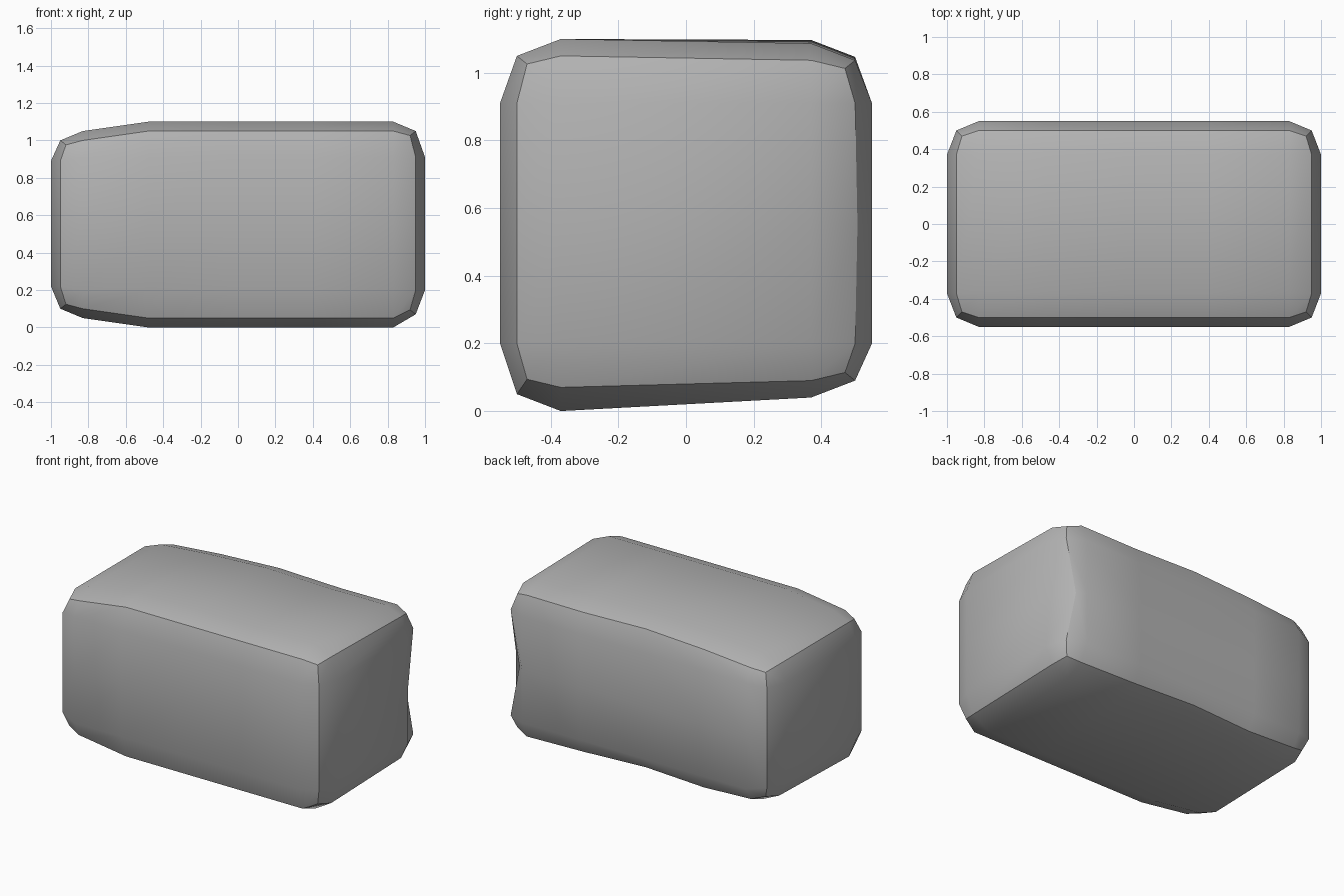
import bpy, bmesh

if "Cube" in bpy.data.objects:
    bpy.data.objects.remove(bpy.data.objects["Cube"])

# Grid lines of the block along each axis (first and last are the box edges)
XS = [-0.95, -0.83, -0.48, -0.05, 0.41, 0.83, 0.95]
YS = [-0.5, -0.37, 0.37, 0.5]
ZS = [0.0, 0.2, 0.55, 0.91, 1.0]
N = (len(XS) - 1, len(YS) - 1, len(ZS) - 1)

# Uneven edge heights along x, for the front and back halves
TOP = ([1.0, 1.0, 1.05, 1.05, 1.05, 1.05, 1.05],
       [1.0, 0.995, 1.025, 1.047, 1.034, 1.037, 1.037])
BOTTOM = ([0.1, 0.1, 0.05, 0.05, 0.05, 0.05, 0.07],
          [0.12, 0.115, 0.1, 0.12, 0.1, 0.09, 0.09])
BULGE = 0.05


def sides(idx):
    return [(-1 if a == 0 else 1 if a == n else 0) for a, n in zip(idx, N)]


def position(idx):
    """Face points bulge out, edge points stay, corners pull in."""
    i, j, k = idx
    back = 1 if j > 1 else 0
    z = ZS[k]
    if k == 0:
        z = BOTTOM[back][i]
    elif k == N[2]:
        z = TOP[back][i]
    elif i == 0:
        z = {1: 0.22, 2: 0.55, 3: 0.89}[k]
    p = [XS[i], YS[j], z]
    side = sides(idx)
    extremes = sum(map(abs, side))
    shift = {1: (BULGE,) * 3, 2: (0, 0, 0), 3: (-0.03, -0.03, -0.024)}[extremes]
    p = [c + s * d for c, s, d in zip(p, side, shift)]
    # chipped dent in the back right upright edge
    if idx == (N[0], N[1], 2):
        p[0] -= 0.07
        p[1] += 0.007
    return p


bm = bmesh.new()
verts = {}


def vert(idx):
    if idx not in verts:
        verts[idx] = bm.verts.new(position(idx))
    return verts[idx]


# Six gridded sides, smooth within each side
side_of = {}
for axis in range(3):
    u, v = [a for a in range(3) if a != axis]
    for end in (0, N[axis]):
        for a in range(N[u]):
            for b in range(N[v]):
                quad = []
                for da, db in ((0, 0), (1, 0), (1, 1), (0, 1)):
                    idx = [0, 0, 0]
                    idx[axis], idx[u], idx[v] = end, a + da, b + db
                    quad.append(vert(tuple(idx)))
                face = bm.faces.new(quad)
                face.smooth = True
                side_of[face] = (axis, end)
bmesh.ops.recalc_face_normals(bm, faces=bm.faces[:])

# Crisp edges where two sides meet
for e in bm.edges:
    e.smooth = len({side_of[f] for f in e.link_faces}) == 1

# Stone block object in a mid grey
mesh = bpy.data.meshes.new("stone_block")
bm.to_mesh(mesh)
bm.free()
grey = bpy.data.materials.new("stone_grey")
grey.diffuse_color = (0.45, 0.45, 0.45, 1.0)
grey.use_nodes = True
grey.node_tree.nodes["Principled BSDF"].inputs["Base Color"].default_value = grey.diffuse_color
mesh.materials.append(grey)
block = bpy.data.objects.new("stone_block", mesh)
bpy.context.collection.objects.link(block)
